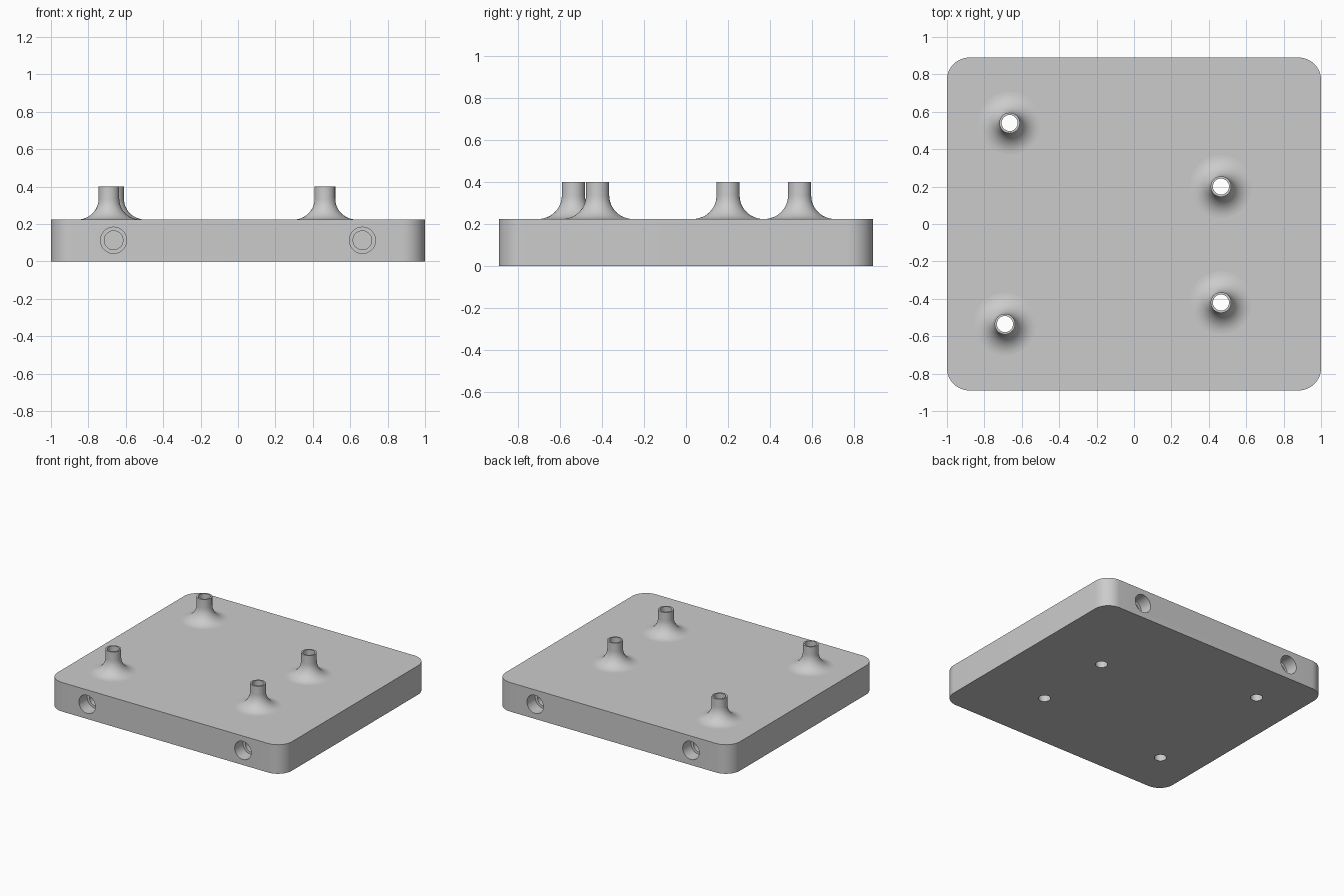
import bpy, bmesh
from math import pi, sin, cos, radians
from mathutils import Matrix, Vector

if "Cube" in bpy.data.objects:
    bpy.data.objects.remove(bpy.data.objects["Cube"])

HALF_X, HALF_Y, THICK, CORNER = 1.0, 0.89, 0.224, 0.12
TOP, POST_R, BORE_R, FILLET = 0.40, 0.055, 0.043, 0.112
POSTS = {
    "front_right_post": (-0.69, -0.535),
    "back_right_post": (-0.665, 0.54),
    "front_left_post": (0.465, -0.42),
    "back_left_post": (0.465, 0.20),
}

grey = bpy.data.materials.new("plain_grey")
grey.use_nodes = True
COLOUR = (0.6, 0.6, 0.6, 1)
grey.diffuse_color = COLOUR
grey.node_tree.nodes["Principled BSDF"].inputs["Base Color"].default_value = COLOUR


def make_object(name, bm):
    bmesh.ops.recalc_face_normals(bm, faces=bm.faces)
    mesh = bpy.data.meshes.new(name)
    bm.to_mesh(mesh)
    bm.free()
    mesh.materials.append(grey)
    obj = bpy.data.objects.new(name, mesh)
    bpy.context.collection.objects.link(obj)
    return obj


def smooth(obj):
    bpy.ops.object.select_all(action="DESELECT")
    obj.select_set(True)
    bpy.context.view_layer.objects.active = obj
    bpy.ops.object.shade_smooth_by_angle(angle=radians(30))


def lathe(name, profile, steps=48):
    """Revolve (radius, height) points around z."""
    bm = bmesh.new()
    verts = [bm.verts.new((r, 0, z)) for r, z in profile]
    edges = [bm.edges.new(pair) for pair in zip(verts, verts[1:])]
    bmesh.ops.spin(bm, geom=verts + edges, axis=(0, 0, 1), cent=(0, 0, 0),
                   angle=2 * pi, steps=steps)
    bmesh.ops.remove_doubles(bm, verts=bm.verts, dist=0.0001)
    return make_object(name, bm)


def cut(target, cutter):
    mod = target.modifiers.new("hole", "BOOLEAN")
    mod.operation, mod.solver, mod.object = "DIFFERENCE", "EXACT", cutter
    bpy.context.view_layer.objects.active = target
    bpy.ops.object.modifier_apply(modifier=mod.name)
    bpy.data.objects.remove(cutter)


# Base plate with rounded vertical corners
bm = bmesh.new()
outline = []
for quarter, (sx, sy) in enumerate([(1, 1), (-1, 1), (-1, -1), (1, -1)]):
    for i in range(13):
        a = (quarter + i / 12) * pi / 2
        outline.append(bm.verts.new((sx * (HALF_X - CORNER) + CORNER * cos(a),
                                     sy * (HALF_Y - CORNER) + CORNER * sin(a), 0)))
base = bm.faces.new(outline)
side = bmesh.ops.extrude_face_region(bm, geom=[base])["geom"]
bmesh.ops.translate(bm, vec=(0, 0, THICK),
                    verts=[v for v in side if isinstance(v, bmesh.types.BMVert)])
plate = make_object("base_plate", bm)

# Vertical bores through the plate under each post
for x, y in POSTS.values():
    drill = lathe("bore_cutter", [(0, -0.1), (BORE_R, -0.1), (BORE_R, 0.5), (0, 0.5)])
    drill.data.transform(Matrix.Translation((x, y, 0)))
    cut(plate, drill)

# Stepped blind holes in the front and back edges
for sy in (-1, 1):
    for x in (-0.665, 0.665):
        drill = lathe("edge_hole_cutter", [(0, -0.1), (0.07, -0.1), (0.07, 0.1),
                                           (0.05, 0.1), (0.05, 0.25), (0, 0.25)])
        turn = Vector((0, 0, 1)).rotation_difference(Vector((0, -sy, 0))).to_matrix()
        drill.data.transform(Matrix.Translation((x, sy * HALF_Y, 0.113)) @ turn.to_4x4())
        cut(plate, drill)
smooth(plate)

# Hollow posts that flare into the plate
flare = [(POST_R + FILLET * (1 - sin(t)), THICK + FILLET * (1 - cos(t)))
         for t in (i / 12 * pi / 2 for i in range(13))]
for name, (x, y) in POSTS.items():
    post = lathe(name, flare + [(POST_R, TOP), (BORE_R, TOP), (BORE_R, THICK)])
    post.location = (x, y, 0)
    smooth(post)
